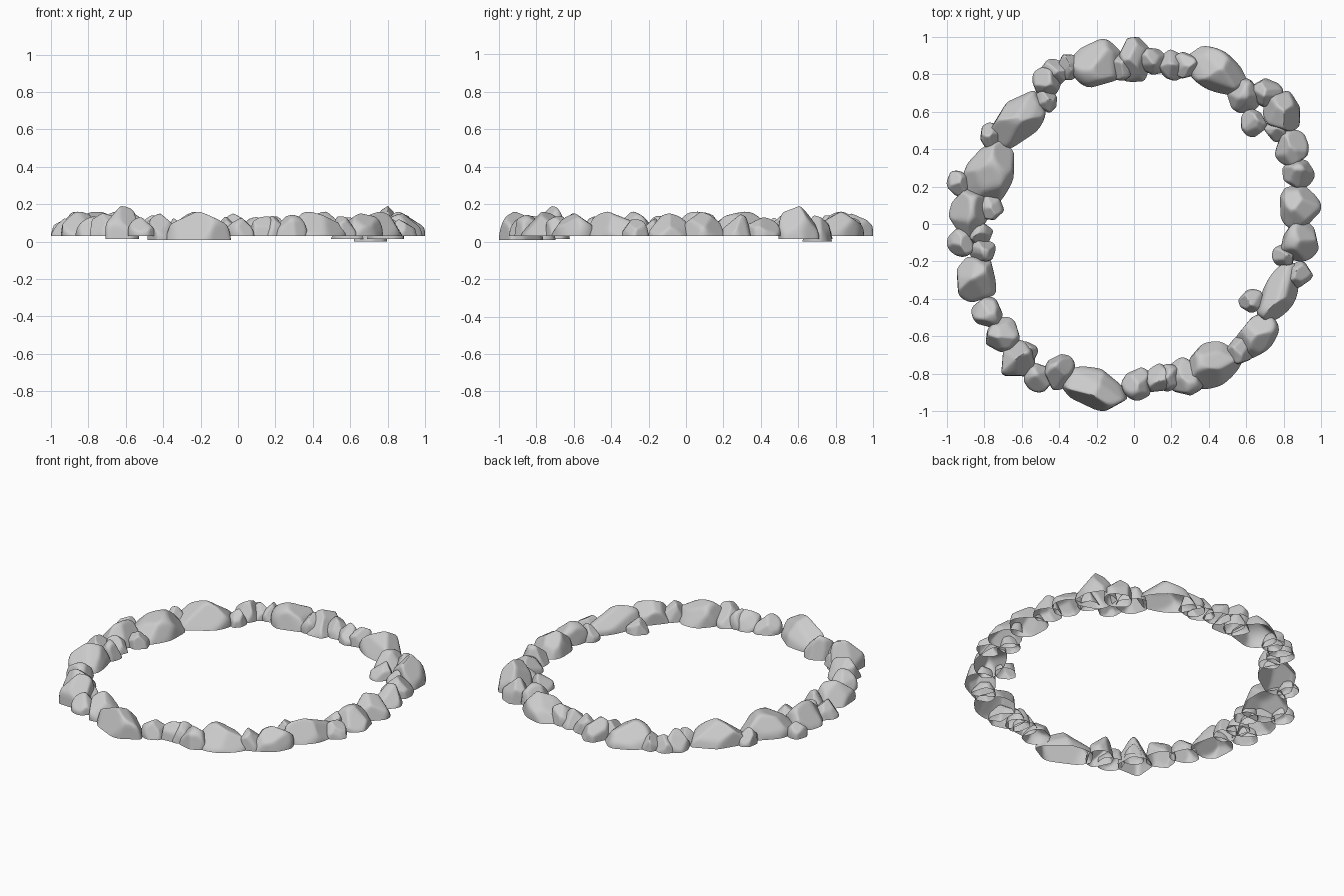
import bpy
import bmesh
import math
import random
from mathutils import Vector

default_cube = bpy.data.objects.get("Cube")
if default_cube:
    bpy.data.objects.remove(default_cube, do_unlink=True)


def random_direction(rng, lowest, highest):
    """Unit vector at a random heading, with its z between the given limits."""
    heading = rng.uniform(0, math.tau)
    z = rng.uniform(lowest, highest)
    flat = math.sqrt(1 - z * z)
    return Vector((flat * math.cos(heading), flat * math.sin(heading), z))


def make_rock(name, x, y, half_length, half_width, base, top, turn, seed):
    """Chiselled dome, hollow and open underneath, fitted to the given size."""
    rng = random.Random(seed)
    bm = bmesh.new()
    bmesh.ops.create_icosphere(bm, subdivisions=4, radius=1)

    # Square the dome off a little, then plane broad facets onto it
    for v in bm.verts:
        v.co.z = math.copysign(abs(v.co.z) ** 0.9, v.co.z)
    facets = [(random_direction(rng, 0, 0.4), rng.uniform(0.74, 0.9)) for _ in range(7)]
    facets += [(random_direction(rng, 0.45, 0.9), rng.uniform(0.64, 0.82)) for _ in range(6)]
    for normal, reach in facets:
        for v in bm.verts:
            v.co -= normal * max(0, v.co.dot(normal) - reach)

    # Wear the chisel edges, then cut the underside away below the widest part
    bmesh.ops.smooth_vert(bm, verts=bm.verts[:], factor=0.5,
                          use_axis_x=True, use_axis_y=True, use_axis_z=True)
    bmesh.ops.bisect_plane(
        bm, geom=bm.verts[:] + bm.edges[:] + bm.faces[:],
        plane_co=(0, 0, -0.12), plane_no=(0, 0, -1), clear_outer=True)

    # Fit the rock to its footprint and height
    low = [min(v.co[i] for v in bm.verts) for i in range(3)]
    high = [max(v.co[i] for v in bm.verts) for i in range(3)]
    for v in bm.verts:
        u = [(v.co[i] - low[i]) / (high[i] - low[i]) for i in range(3)]
        v.co = ((2 * u[0] - 1) * half_length, (2 * u[1] - 1) * half_width, u[2] * (top - base))

    mesh = bpy.data.meshes.new(name)
    bm.to_mesh(mesh)
    bm.free()
    rock = bpy.data.objects.new(name, mesh)
    rock.location = (x, y, base)
    rock.rotation_euler.z = turn
    bpy.context.collection.objects.link(rock)
    return rock


# Boulders lie along the ring: x, y, half length, half width, top
boulders = [
    (-.2, .86, .14, .12, .16), (0, .88, .09, .12, .15), (.44, .82, .18, .11, .16),
    (.89, .09, .12, .11, .16), (.89, -.09, .11, .1, .15), (.78, -.37, .18, .09, .16),
    (.66, -.6, .13, .09, .15), (.42, -.75, .16, .12, .16), (-.85, -.29, .12, .11, .16),
    (-.88, .05, .14, .11, .16), (-.77, .28, .19, .13, .16), (-.62, .55, .18, .11, .17),
]
# Boulders settled deeper into the ground, with their base height last
sunken_boulders = [
    (-.21, -.88, .18, .11, .16, .01), (-.62, -.73, .1, .11, .19, .015),
    (.79, .6, .12, .1, .19, .015), (.59, .68, .09, .09, .13, .015),
    (.71, .7, .08, .08, .14, 0), (-.4, -.79, .08, .1, .15, .01),
]
# Smaller stones fill the gaps: x, y, radius
stones = [
    (-.07, .84, .07), (.1, .87, .07), (.2, .85, .08), (.27, .85, .07), (.64, .54, .07),
    (.84, .41, .09), (.88, .27, .08), (.8, -.17, .06), (.88, -.27, .07), (.63, -.41, .06),
    (.57, -.68, .07), (.27, -.82, .09), (.19, -.82, .07), (.13, -.83, .07), (.02, -.86, .08),
    (-.51, -.82, .08), (-.58, -.69, .06), (-.7, -.59, .09), (-.78, -.48, .08),
    (-.81, -.14, .07), (-.82, -.05, .06), (-.93, -.1, .07), (-.77, .09, .07),
    (-.94, .22, .06), (-.77, .47, .06), (-.47, .66, .06), (-.47, .76, .08),
    (-.42, .81, .07), (-.35, .84, .07), (.76, .5, .06),
]

rocks = []
for i, (x, y, length, width, top, *base) in enumerate(boulders + sunken_boulders):
    tangent = math.atan2(y, x) + math.pi / 2
    rocks.append(make_rock(f"boulder_{i + 1}", x, y, length, width,
                           base[0] if base else .03, top, tangent, i))

rng = random.Random(5)
for i, (x, y, radius) in enumerate(stones):
    rocks.append(make_rock(f"stone_{i + 1}", x, y, radius * rng.uniform(1, 1.15), radius,
                           .03, .075 + radius * rng.uniform(.6, .9),
                           rng.uniform(0, math.pi), i + 100))

# Soft faces with crisp chisel edges
bpy.ops.object.select_all(action='DESELECT')
for rock in rocks:
    rock.select_set(True)
bpy.context.view_layer.objects.active = rocks[0]
bpy.ops.object.shade_smooth_by_angle(angle=math.radians(50))
